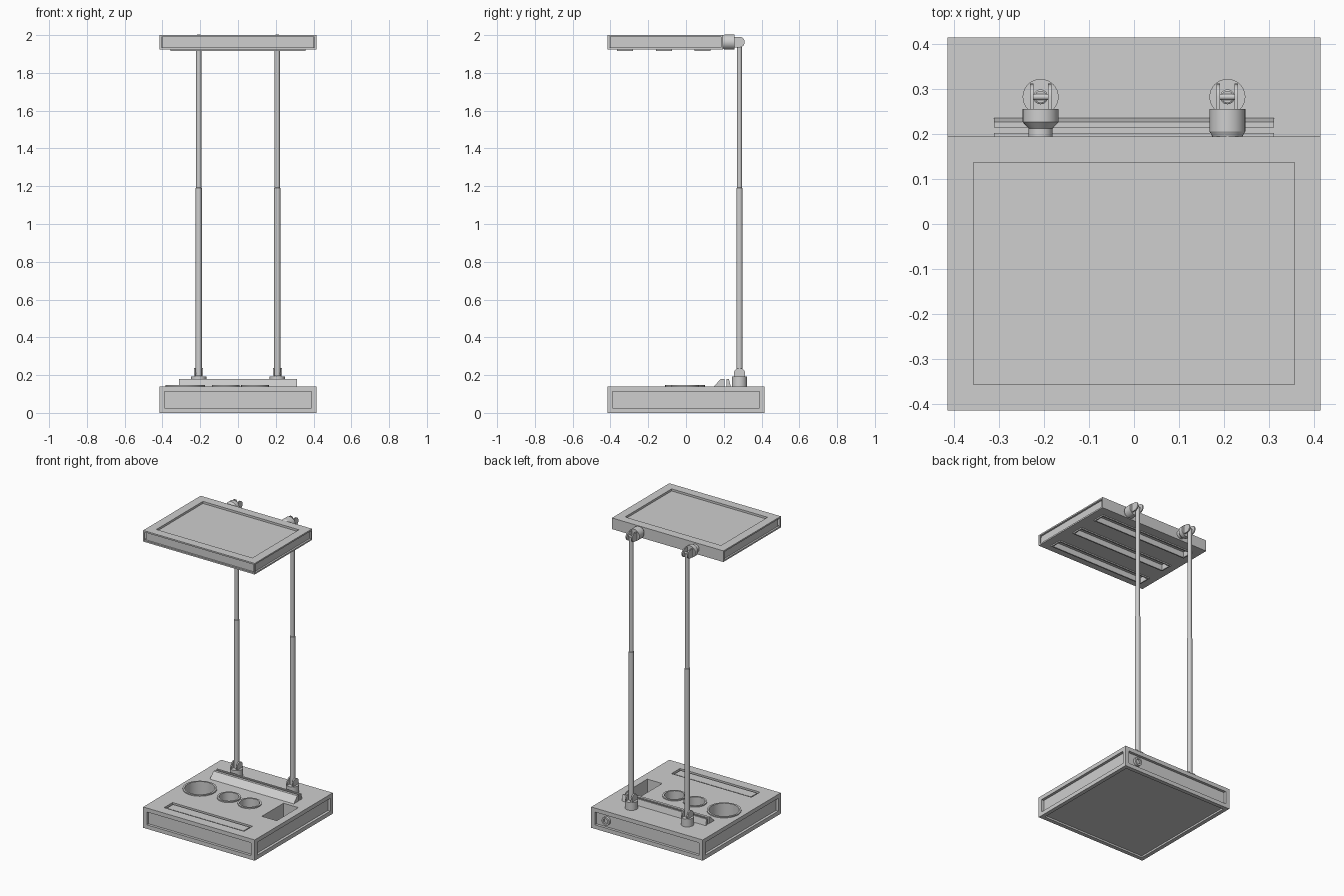
import bpy, bmesh, math
from mathutils import Matrix, Vector

if "Cube" in bpy.data.objects:
    bpy.data.objects.remove(bpy.data.objects["Cube"])

grey = bpy.data.materials.new("grey_plastic")
grey.diffuse_color = (0.62, 0.62, 0.62, 1)
grey.use_nodes = True
grey.node_tree.nodes["Principled BSDF"].inputs["Base Color"].default_value = grey.diffuse_color
ALONG_Y = Matrix.Rotation(-math.pi / 2, 4, 'X')
ALONG_X = Matrix.Rotation(math.pi / 2, 4, 'Y')


def finish(bm, name, smooth=False, recalc=True):
    if recalc:
        bmesh.ops.recalc_face_normals(bm, faces=bm.faces)
    me = bpy.data.meshes.new(name)
    bm.to_mesh(me)
    bm.free()
    me.materials.append(grey)
    ob = bpy.data.objects.new(name, me)
    bpy.context.collection.objects.link(ob)
    if smooth:
        bpy.ops.object.select_all(action='DESELECT')
        bpy.context.view_layer.objects.active = ob
        ob.select_set(True)
        bpy.ops.object.shade_smooth_by_angle(angle=math.radians(30))
    return ob


def box(name, lo, hi):
    lo, hi = Vector(lo), Vector(hi)
    bm = bmesh.new()
    bmesh.ops.create_cube(bm, size=1)
    for v in bm.verts:
        v.co = Vector([v.co[i] * (hi[i] - lo[i]) + (lo[i] + hi[i]) / 2 for i in range(3)])
    return finish(bm, name, recalc=False)


def lathe(name, profile, loc, axis=Matrix.Identity(4), steps=32):
    """Spin (radius, height) points around an axis placed at loc."""
    bm = bmesh.new()
    vs = [bm.verts.new((r, 0, h)) for r, h in profile]
    es = [bm.edges.new(p) for p in zip(vs, vs[1:])]
    bmesh.ops.spin(bm, geom=vs + es, cent=(0, 0, 0), axis=(0, 0, 1),
                   angle=2 * math.pi, steps=steps)
    bmesh.ops.remove_doubles(bm, verts=bm.verts, dist=1e-5)
    bm.transform(Matrix.Translation(loc) @ axis)
    return finish(bm, name, True)


def cylinder(name, r, h0, h1, loc, axis=Matrix.Identity(4), steps=32):
    return lathe(name, [(0, h0), (r, h0), (r, h1), (0, h1)], loc, axis, steps)


def prism(name, pts, x0, x1, smooth=False):
    """Extrude a (y, z) outline along x."""
    bm = bmesh.new()
    f = bm.faces.new([bm.verts.new((x0, y, z)) for y, z in pts])
    ext = bmesh.ops.extrude_face_region(bm, geom=[f])
    for v in ext['geom']:
        if isinstance(v, bmesh.types.BMVert):
            v.co.x = x1
    return finish(bm, name, smooth)


def cut(ob, cutter):
    m = ob.modifiers.new("cut", 'BOOLEAN')
    m.operation, m.solver, m.object = 'DIFFERENCE', 'EXACT', cutter
    bpy.context.view_layer.objects.active = ob
    bpy.ops.object.modifier_apply(modifier=m.name)
    bpy.data.objects.remove(cutter)


def recess(ob, lo, hi, axis, sign, margin, depth):
    """Cut a straight-walled panel into one face of the box lo..hi."""
    a, b = [c + margin for c in lo], [c - margin for c in hi]
    if sign > 0:
        a[axis], b[axis] = hi[axis] - depth, hi[axis] + 0.1
    else:
        a[axis], b[axis] = lo[axis] - 0.1, lo[axis] + depth
    cut(ob, box("panel_cutter", a, b))


def prongs(name, x, center, r, root, upward):
    """Pair of round-ended fork prongs joined by a pin."""
    cy, cz = center
    arc = [(-r * math.cos(a), r * math.sin(a)) for a in
           (math.pi * i / 12 for i in range(13))]
    if upward:
        pts = [(cy + s, cz + t) for s, t in arc] + [(cy + r, root), (cy - r, root)]
    else:
        pts = [(cy + t, cz + s) for s, t in arc] + [(root, cz + r), (root, cz - r)]
    for side in (-1, 1):
        prism(name + "_prong", pts, x + side * 0.016, x + side * 0.024, True)
    cylinder(name + "_pin", 0.007, -0.02, 0.02, (x, cy, cz), ALONG_X, 16)


# Base block with recessed panels on the four sides and underside
W = 0.415
lo, hi = (-W, -W, 0), (W, W, 0.14)
base = box("base", lo, hi)
for axis, sign in ((0, 1), (0, -1), (1, 1), (1, -1)):
    recess(base, lo, hi, axis, sign, 0.027, 0.018)
recess(base, lo, hi, 2, -1, 0.027, 0.012)

# Deep square pocket and front tray with a low pad inside
cut(base, box("pocket_cutter", (0.255, -0.11, 0.05), (0.365, 0.12, 0.2)))
cut(base, box("tray_cutter", (-0.305, -0.35, 0.125), (0.29, -0.26, 0.2)))
box("tray_pad", (-0.293, -0.338, 0.12), (0.278, -0.272, 0.135))

# Round cup holders with slim raised rims
for x, r, floor in ((-0.28, 0.105, 0.06), (-0.064, 0.073, 0.07), (0.09, 0.073, 0.07)):
    hole = r - 0.012
    cut(base, cylinder("cup_cutter", hole, floor, 0.2, (x, -0.005, 0)))
    lathe("cup_rim", [(hole, 0.135), (hole, 0.147), (r, 0.147), (r, 0.135), (hole, 0.135)],
          (x, -0.005, 0))

# Slotted rest across the back of the base
prism("rest_wedge", [(0.145, 0.138), (0.185, 0.18), (0.203, 0.18), (0.203, 0.138)],
      -0.312, 0.312)
prism("rest_back", [(0.215, 0.138), (0.215, 0.18), (0.227, 0.18), (0.237, 0.138)],
      -0.312, 0.312)

# Round socket on the back panel
lathe("power_socket", [(0, 0.395), (0.028, 0.395), (0.028, 0.414), (0.017, 0.414),
                       (0.017, 0.402), (0, 0.402)], (0.31, 0, 0.07), ALONG_Y, 24)

# Lamp head with recessed top and edge panels
lo, hi = (-W, -W, 1.925), (W, 0.195, 2.0)
head = box("lamp_head", lo, hi)
recess(head, lo, hi, 2, 1, 0.058, 0.014)
for axis, sign in ((0, 1), (0, -1), (1, -1)):
    recess(head, lo, hi, axis, sign, 0.01, 0.012)

# Three framed light slots under the head
for y in (-0.322, -0.117, 0.088):
    cut(head, box("slot_cutter", (-0.35, y - 0.033, 1.9), (0.35, y + 0.033, 1.955)))
    frame = box("light_frame", (-0.358, y - 0.042, 1.917), (0.358, y + 0.042, 1.926))
    cut(frame, box("frame_cutter", (-0.35, y - 0.033, 1.9), (0.35, y + 0.033, 1.95)))

# Two telescopic poles with hinged joints at both ends
PY, HZ = 0.283, 1.963
collars = {-1: [(0, 0.19), (0.027, 0.19), (0.027, 0.213), (0.04, 0.227), (0.04, 0.256), (0, 0.256)],
           1: [(0, 0.19), (0.033, 0.19), (0.034, 0.196), (0.04, 0.206), (0.04, 0.256), (0, 0.256)]}
for s in (-1, 1):
    x = s * 0.208
    lathe("pole", [(0, 0.195), (0.0165, 0.195), (0.0165, 1.19), (0.0135, 1.192),
                   (0.0135, 1.963), (0, 1.963)], (x, PY, 0), steps=24)
    cylinder("lower_collar", 0.04, 0.138, 0.192, (x, PY, 0))
    prongs("lower_joint", x, (PY, 0.208), 0.03, 0.19, True)
    lathe("upper_collar", collars[s], (x, 0, HZ), ALONG_Y)
    prongs("upper_joint", x, (PY, HZ), 0.028, 0.25, False)
